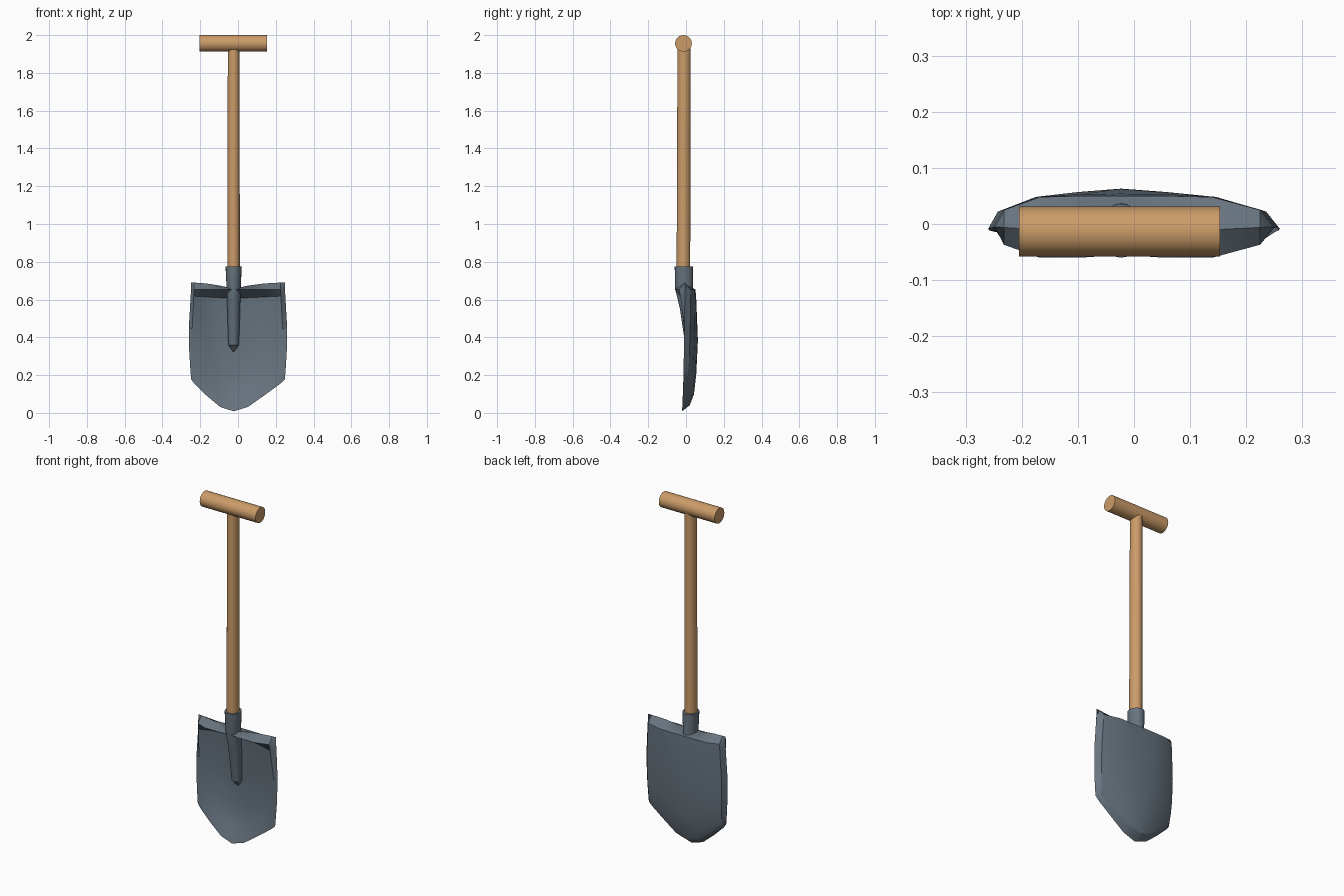
import bpy, bmesh, math

if "Cube" in bpy.data.objects:
    bpy.data.objects.remove(bpy.data.objects["Cube"])

CX = -0.023  # shaft axis


def material(name, col):
    m = bpy.data.materials.new(name)
    m.diffuse_color = (*col, 1)
    m.use_nodes = True
    m.node_tree.nodes["Principled BSDF"].inputs["Base Color"].default_value = m.diffuse_color
    return m


WOOD = material("tan wood", (0.60, 0.33, 0.14))
STEEL = material("blue grey steel", (0.135, 0.173, 0.21))


def finish(bm, name, mat, angle):
    bmesh.ops.recalc_face_normals(bm, faces=bm.faces)
    me = bpy.data.meshes.new(name)
    bm.to_mesh(me)
    bm.free()
    me.materials.append(mat)
    ob = bpy.data.objects.new(name, me)
    bpy.context.collection.objects.link(ob)
    bpy.ops.object.select_all(action='DESELECT')
    ob.select_set(True)
    bpy.context.view_layer.objects.active = ob
    bpy.ops.object.shade_smooth_by_angle(angle=math.radians(angle))
    return ob


def loft(name, rings, mat, n=20):
    """Rings are (z, centre y, x radius, y radius), closed at both ends."""
    bm = bmesh.new()
    loops = []
    for z, cy, rx, ry in rings:
        loops.append([bm.verts.new((CX + rx * math.cos(2 * math.pi * i / n),
                                    cy + ry * math.sin(2 * math.pi * i / n), z)) for i in range(n)])
    for a, b in zip(loops, loops[1:]):
        for i in range(n):
            j = (i + 1) % n
            bm.faces.new((a[i], a[j], b[j], b[i]))
    bm.faces.new(loops[0])
    bm.faces.new(loops[-1])
    return finish(bm, name, mat, 35)


# Wooden shaft and cross grip
loft("shaft", [(0.70, -0.014, 0.033, 0.036), (1.95, -0.010, 0.031, 0.035)], WOOD)
grip = loft("grip", [(-0.179, 0, 0.044, 0.0445), (0.179, 0, 0.044, 0.0445)], WOOD, 24)
for v in grip.data.vertices:
    x, y, z = v.co
    v.co = (z - 0.026, y - 0.0135, 1.956 - (x - CX))

# Steel socket tapering into a spike on the blade
loft("socket", [(0.775, -0.012, 0.043, 0.048), (0.655, -0.010, 0.037, 0.047),
                (0.55, 0.008, 0.034, 0.040), (0.36, 0.022, 0.028, 0.026),
                (0.325, 0.036, 0.004, 0.006)], STEEL)

# Blade: front and back skins sharing one sharp outline.
# Per half column: |u|, bottom z
HALF = [(0, 0.008), (0.3, 0.032), (0.62, 0.093), (0.92, 0.155), (1, 0.178)]
COLS = [(-u, b) for u, b in reversed(HALF[1:])] + HALF
# Per row: height fraction, front y and back y at |u| = 0, .3, .62, .92
ROWS = [
    (0.00, (-0.055, -0.060, -0.060, -0.037), (0.050, 0.050, 0.048, 0.025)),
    (0.07, (0.020, 0.018, 0.005, -0.030), (0.054, 0.053, 0.049, 0.025)),
    (0.42, (0.036, 0.033, 0.022, -0.010), (0.063, 0.057, 0.048, 0.022)),
    (0.70, (0.034, 0.030, 0.015, -0.010), (0.054, 0.050, 0.040, 0.018)),
    (0.86, (0.020, 0.015, 0.000, -0.012), (0.042, 0.038, 0.028, 0.012)),
    (0.95, (-0.010, -0.010, -0.012, -0.014), (0.020, 0.018, 0.013, 0.004)),
]
LIP = 0.653


def blade_point(u, b, f, y):
    bulge = 1 + 0.05 * math.sin(math.pi * min(max(f, 0), 1))
    x = u * 0.248 * bulge + CX * (1 - u * u)
    return (x, y, LIP + (b - LIP) * f)


bm = bmesh.new()
nr, nc = len(ROWS) + 2, len(COLS)
outline = {}
for c, (u, b) in enumerate(COLS):
    a = abs(u)
    top = blade_point(u, b, 0, -0.005 - 0.014 * (1 - a))
    outline[0, c] = bm.verts.new((top[0], top[1], LIP + 0.004 + 0.033 * (1 - (1 - a) ** 2)))
    outline[nr - 1, c] = bm.verts.new(blade_point(u, b, 1, -0.014 - 0.008 * (1 - a)))
for r, (f, _, _) in enumerate(ROWS, 1):
    for c in (0, nc - 1):
        u, b = COLS[c]
        outline[r, c] = bm.verts.new(blade_point(u, b, f, -0.005 - 0.009 * f))
keys = [h[0] for h in HALF]
for side in (1, 2):
    grid = dict(outline)
    for r, row in enumerate(ROWS, 1):
        for c in range(1, nc - 1):
            u, b = COLS[c]
            grid[r, c] = bm.verts.new(blade_point(u, b, row[0], row[side][keys.index(abs(u))]))
    for r in range(nr - 1):
        for c in range(nc - 1):
            bm.faces.new((grid[r, c], grid[r, c + 1], grid[r + 1, c + 1], grid[r + 1, c]))
finish(bm, "blade", STEEL, 28)
